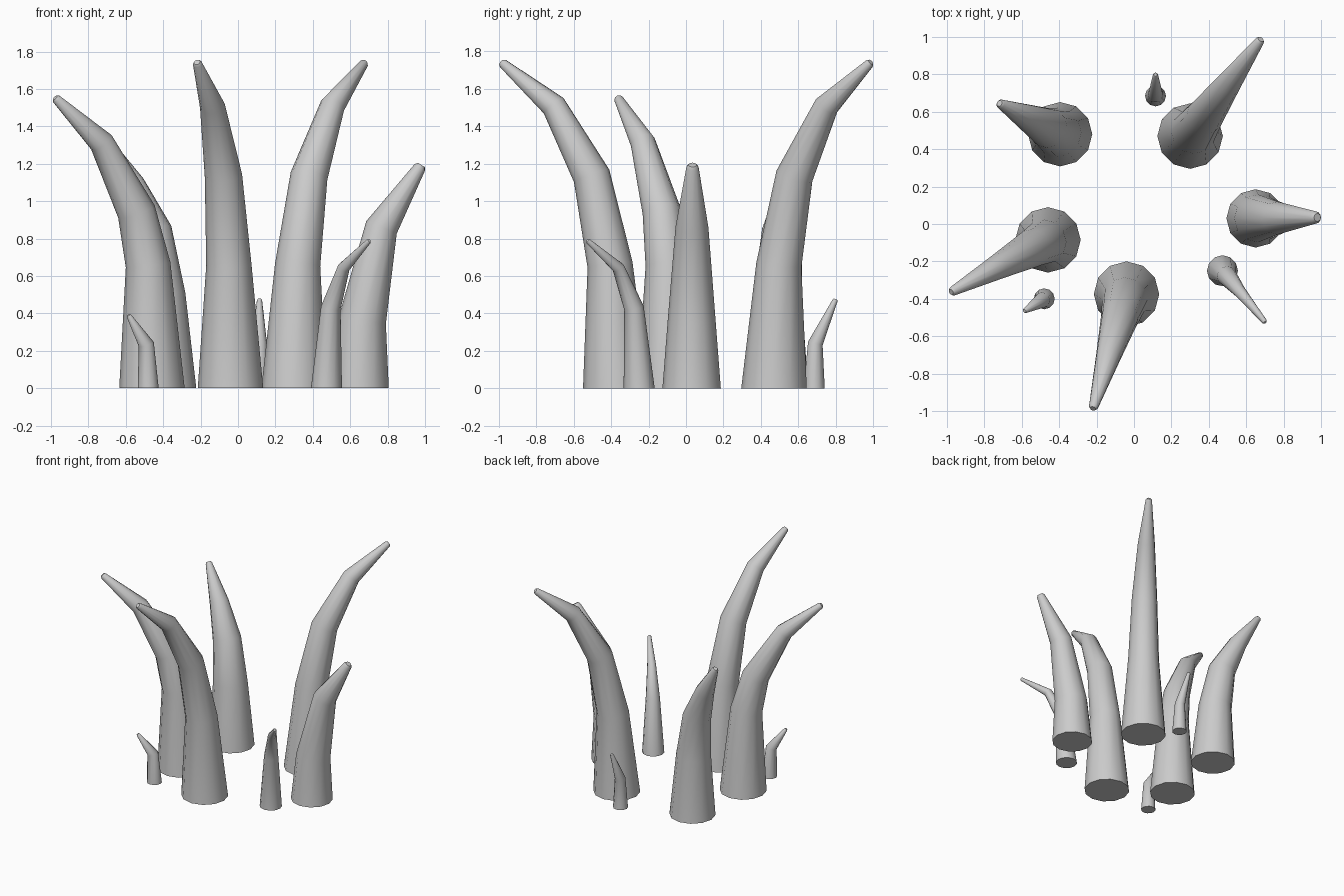
import bpy, bmesh, math
from mathutils import Vector

if "Cube" in bpy.data.objects:
    bpy.data.objects.remove(bpy.data.objects["Cube"])

SIDES = 12


def tentacle(name, base, tip, rings):
    """Bent, tapering tube. base/tip = (x, y); rings = (lean fraction, z, radius)."""
    b, t = Vector(base), Vector(tip)
    pts = [Vector((*b.lerp(t, f), z)) for f, z, r in rings]
    radii = [r for f, z, r in rings]
    up = Vector((0, 0, 1))
    dirs = [up]
    for i in range(1, len(pts) - 1):
        dirs.append(((pts[i] - pts[i - 1]).normalized()
                     + (pts[i + 1] - pts[i]).normalized()).normalized())
    dirs.append((pts[-1] - pts[-2]).normalized())
    # small rounded end
    pts.append(pts[-1] + dirs[-1] * radii[-1] * 0.5)
    radii.append(radii[-1] * 0.65)
    dirs.append(dirs[-1])

    bm = bmesh.new()
    loops = []
    for p, r, d in zip(pts, radii, dirs):
        q = up.rotation_difference(d)
        loops.append([bm.verts.new(p + q @ Vector((r * math.cos(a), r * math.sin(a), 0)))
                      for a in (2 * math.pi * k / SIDES for k in range(SIDES))])
    for lo, hi in zip(loops, loops[1:]):
        for k in range(SIDES):
            n = (k + 1) % SIDES
            bm.faces.new((lo[k], lo[n], hi[n], hi[k]))
    bm.faces.new(loops[0][::-1])
    bm.faces.new(loops[-1])
    me = bpy.data.meshes.new(name)
    bm.to_mesh(me)
    bm.free()
    ob = bpy.data.objects.new(name, me)
    bpy.context.collection.objects.link(ob)
    bpy.ops.object.select_all(action='DESELECT')
    ob.select_set(True)
    bpy.context.view_layer.objects.active = ob
    bpy.ops.object.shade_smooth_by_angle(angle=math.radians(50))


# large tentacles
TALL = [(0, 0, .175), (.05, .66, .121), (.21, 1.135, .1), (.54, 1.51, .067), (.98, 1.735, .025)]
tentacle("back_right_tentacle", (.30, .47), (.68, .99), TALL)
tentacle("front_tentacle", (-.04, -.375), (-.22, -.99), TALL)
tentacle("left_tentacle", (-.46, -.085), (-.98, -.365),
         [(0, 0, .175), (.04, .66, .12), (.16, .945, .103), (.52, 1.315, .067), (.98, 1.545, .025)])
tentacle("back_left_tentacle", (-.395, .48), (-.72, .645),
         [(0, 0, .172), (.05, .50, .13), (.2, .84, .107), (.54, 1.09, .072), (.98, 1.335, .025)])
tentacle("right_tentacle", (.65, .03), (.985, .035),
         [(0, 0, .156), (.04, .36, .128), (.35, .86, .088), (.96, 1.18, .033)])

# small tentacles
tentacle("small_front_right_tentacle", (.473, -.25), (.705, -.53),
         [(0, 0, .083), (.1, .43, .053), (.4, .645, .033), (.97, .785, .014)])
tentacle("small_front_left_tentacle", (-.48, -.40), (-.585, -.465),
         [(0, 0, .056), (.1, .235, .042), (.97, .385, .014)])
tentacle("small_back_tentacle", (.115, .685), (.115, .80),
         [(0, 0, .056), (.05, .24, .04), (.97, .47, .014)])
